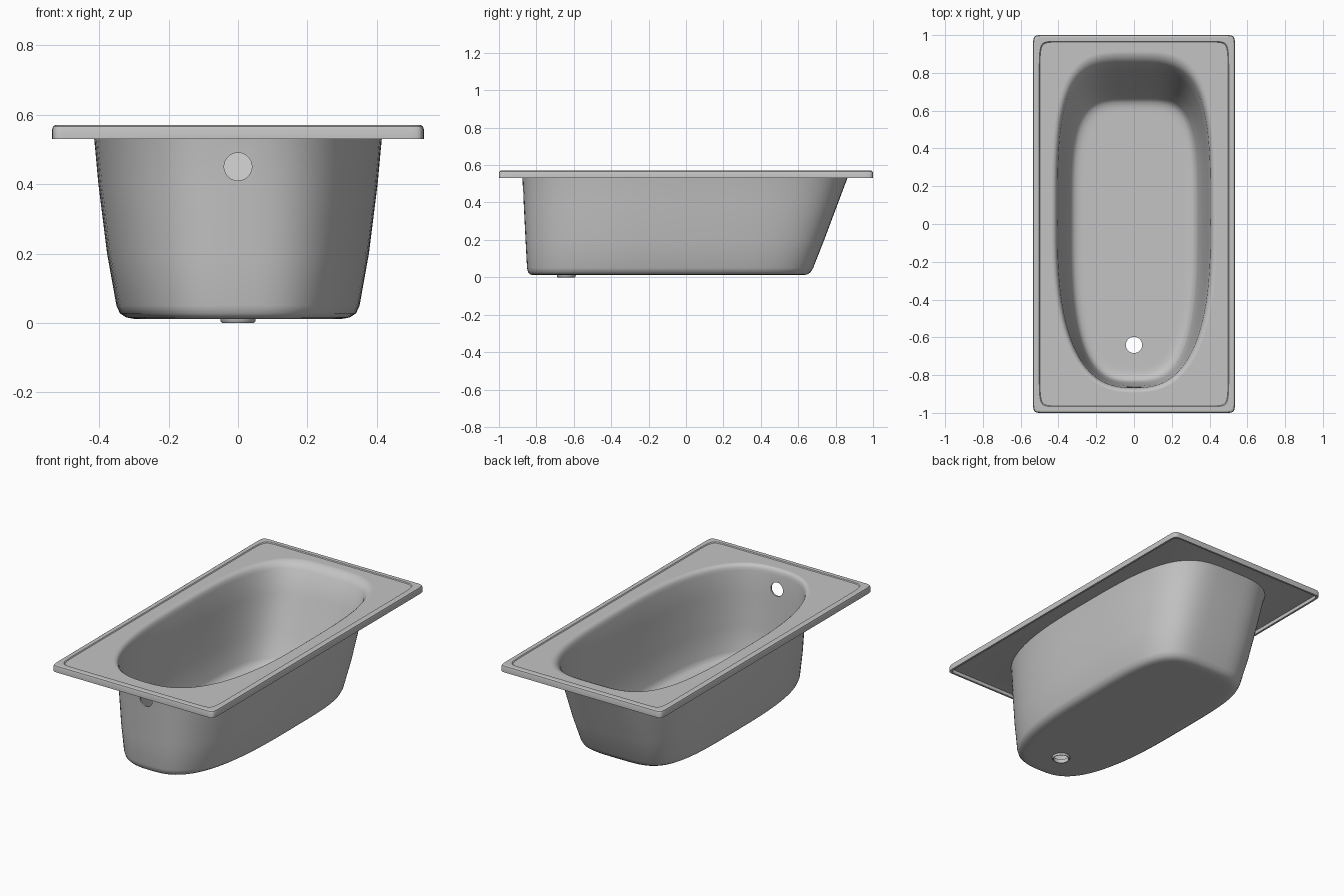
import bpy, bmesh, math

cube = bpy.data.objects.get("Cube")
if cube:
    bpy.data.objects.remove(cube)

enamel = bpy.data.materials.new("grey_enamel")
enamel.use_nodes = True
GREY = (0.55, 0.55, 0.55, 1)
enamel.diffuse_color = GREY
enamel.node_tree.nodes["Principled BSDF"].inputs["Base Color"].default_value = GREY

SIDES = 96


def power(v, n):
    """Signed power used by the superellipse outline."""
    return 0 if abs(v) < 1e-9 else math.copysign(abs(v) ** (2 / n), v)


def outline(bm, z, half_width, front, back, n_front, n_back):
    """One level ring: a superellipse with its own front and back halves."""
    ring = []
    for i in range(SIDES):
        t = 2 * math.pi * i / SIDES
        n, length = (n_back, back) if math.sin(t) > 0 else (n_front, front)
        ring.append(bm.verts.new((half_width * power(math.cos(t), n),
                                  length * power(math.sin(t), n), z)))
    return ring


def loft(name, levels, closed=False):
    """Skin a chain of rings, capped at both ends or closed on itself."""
    bm = bmesh.new()
    rings = [outline(bm, *level) for level in levels]
    pairs = list(zip(rings, rings[1:]))
    if closed:
        pairs.append((rings[-1], rings[0]))
    else:
        bm.faces.new(rings[0])
        bm.faces.new(rings[-1])
    for a, b in pairs:
        for i in range(SIDES):
            j = (i + 1) % SIDES
            bm.faces.new((a[i], a[j], b[j], b[i]))
    bmesh.ops.recalc_face_normals(bm, faces=bm.faces)
    mesh = bpy.data.meshes.new(name)
    bm.to_mesh(mesh)
    bm.free()
    mesh.materials.append(enamel)
    obj = bpy.data.objects.new(name, mesh)
    bpy.context.collection.objects.link(obj)
    return obj


def select(obj):
    bpy.ops.object.select_all(action='DESELECT')
    obj.select_set(True)
    bpy.context.view_layer.objects.active = obj


def smooth(obj):
    select(obj)
    bpy.ops.object.shade_smooth_by_angle(angle=math.radians(35))


def drill(obj, location, radius, rotation=(0, 0, 0)):
    """Cut a round hole through a thin wall."""
    bpy.ops.mesh.primitive_cylinder_add(vertices=48, radius=radius, depth=0.2,
                                        location=location, rotation=rotation)
    cutter = bpy.context.object
    cutter.hide_render = True
    select(obj)
    mod = obj.modifiers.new("hole", 'BOOLEAN')
    mod.operation = 'DIFFERENCE'
    mod.solver = 'EXACT'
    mod.object = cutter
    bpy.ops.object.modifier_apply(modifier=mod.name)
    bpy.data.objects.remove(cutter)


def bowl(z, half_width, front, back):
    """Basin ring, squarer towards the floor."""
    low = 1 - min(z / 0.56, 1)
    return (z, half_width, front, back, 2.6 + 0.3 * low, 3.6 + 0.5 * low)


def rect(z, inset, n=60):
    """Rim ring, inset from the outer edge of the tub."""
    return (z, 0.535 - inset, 1 - inset, 1 - inset, n, n)


# Outside of the basin, from the underside of the floor upwards
outside = [bowl(*r) for r in (
    (0.012, 0.27, 0.79, 0.60), (0.012, 0.30, 0.82, 0.63),
    (0.016, 0.322, 0.834, 0.65), (0.028, 0.34, 0.845, 0.667),
    (0.05, 0.35, 0.85, 0.68), (0.2, 0.377, 0.858, 0.739),
    (0.4, 0.402, 0.868, 0.814), (0.53, 0.414, 0.875, 0.863),
    (0.55, 0.418, 0.878, 0.874), (0.551, 0.425, 0.884, 0.88))]

# Rim: hollow underside, hanging lip, rounded edge and shallow step
rim = [rect(*r) for r in (
    (0.551, 0.016), (0.551, 0.012), (0.53, 0.012), (0.53, 0), (0.558, 0),
    (0.566, 0.003), (0.57, 0.009), (0.57, 0.013),
    (0.57, 0.033, 30), (0.565, 0.037, 30), (0.565, 0.041, 30))]

# Inside of the basin, from the rolled edge down to the floor
inside = [bowl(*r) for r in (
    (0.565, 0.44, 0.893, 0.915), (0.565, 0.435, 0.889, 0.908),
    (0.562, 0.424, 0.881, 0.896), (0.555, 0.415, 0.874, 0.88),
    (0.545, 0.41, 0.87, 0.868), (0.53, 0.405, 0.867, 0.853),
    (0.4, 0.391, 0.858, 0.804), (0.2, 0.366, 0.847, 0.729),
    (0.065, 0.339, 0.837, 0.672), (0.043, 0.329, 0.828, 0.66),
    (0.03, 0.312, 0.812, 0.643), (0.025, 0.29, 0.79, 0.62),
    (0.024, 0.27, 0.77, 0.60), (0.024, 0.25, 0.75, 0.58))]

tub = loft("bathtub_shell", outside + rim + inside)

# Drain and overflow holes
DRAIN_Y = -0.64
drill(tub, (0, DRAIN_Y, 0), 0.043)
drill(tub, (0, -0.86, 0.45), 0.04, (math.pi / 2, 0, 0))
smooth(tub)

# Collar under the drain
collar = loft("drain_collar", [(z, r, r, r, 2, 2) for z, r in (
    (0.014, 0.043), (0.014, 0.051), (0.005, 0.05), (0, 0.046), (0, 0.043))], closed=True)
collar.location.y = DRAIN_Y
smooth(collar)
